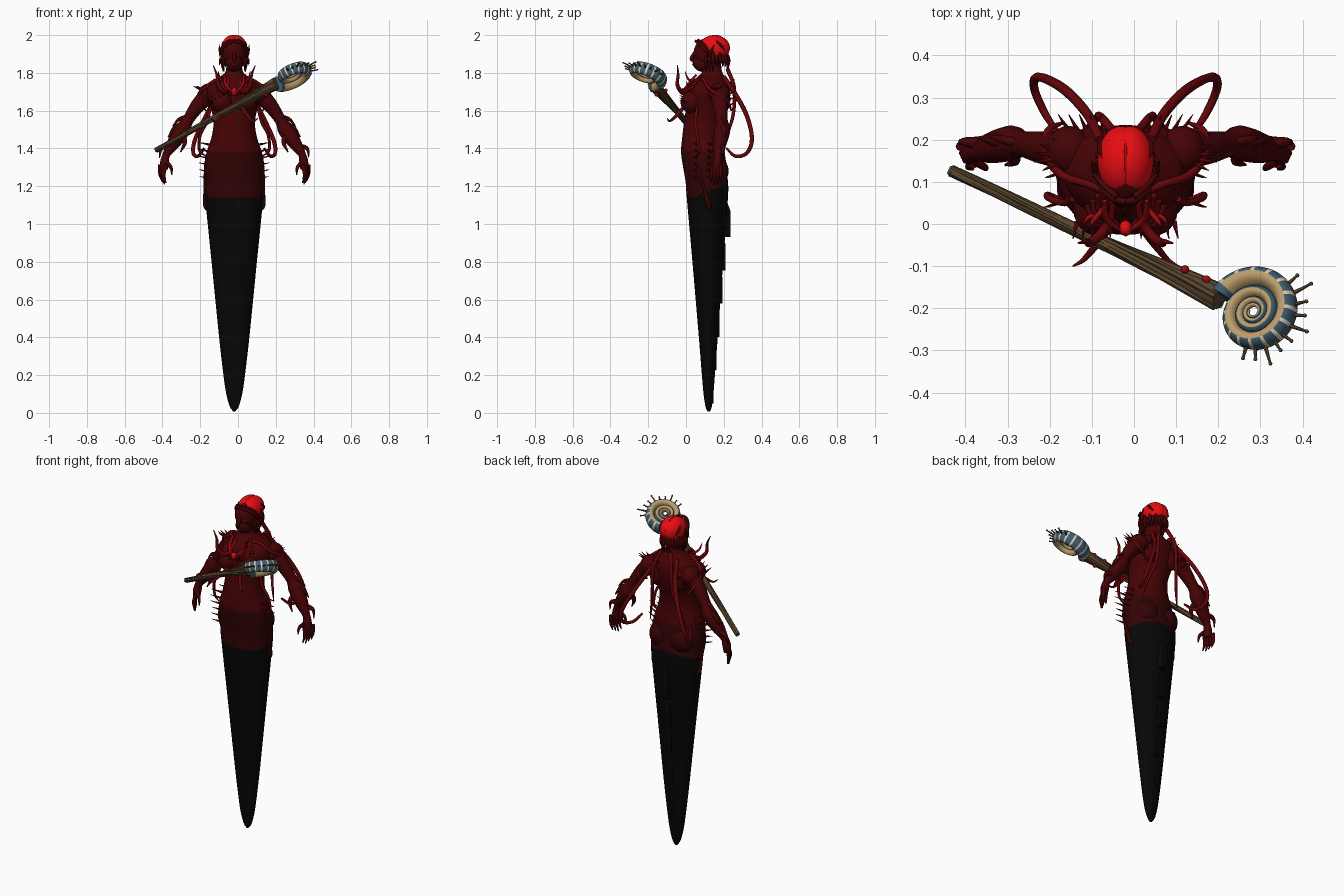
import bpy, bmesh, math, random
from mathutils import Vector, Matrix

random.seed(4)
if "Cube" in bpy.data.objects:
    bpy.data.objects.remove(bpy.data.objects["Cube"])
CX = -0.02  # symmetry plane of the figure


def material(name, *rgb):
    m = bpy.data.materials.new(name)
    m.use_nodes = True
    m.diffuse_color = (*rgb, 1)
    bsdf = m.node_tree.nodes["Principled BSDF"]
    bsdf.inputs["Base Color"].default_value = (*rgb, 1)
    bsdf.inputs["Roughness"].default_value = 0.8
    return m


skin = material("dark red skin", 0.06, 0.0008, 0.0015)
belly = material("deep maroon", 0.033, 0.0008, 0.0012)
limb = material("tentacle red", 0.13, 0.0015, 0.003)
crimson = material("crimson", 0.33, 0.003, 0.005)
bright = material("bright red", 0.85, 0.004, 0.006)
black = material("tail black", 0.002, 0.002, 0.002)
wood = material("brown wood", 0.1, 0.06, 0.027)
blue = material("slate blue", 0.05, 0.11, 0.16)
cream = material("cream", 0.72, 0.63, 0.47)
tan = material("tan shell", 0.5, 0.34, 0.15)


def finish(name, bm, mats, angle=50):
    bmesh.ops.recalc_face_normals(bm, faces=bm.faces)
    me = bpy.data.meshes.new(name)
    bm.to_mesh(me)
    bm.free()
    for m in mats:
        me.materials.append(m)
    ob = bpy.data.objects.new(name, me)
    bpy.context.collection.objects.link(ob)
    bpy.ops.object.select_all(action='DESELECT')
    ob.select_set(True)
    bpy.context.view_layer.objects.active = ob
    bpy.ops.object.shade_smooth_by_angle(angle=math.radians(angle))
    return ob


def smooth_path(pts, steps):
    """Catmull-Rom resampling of any-dimensional points."""
    p = [Vector(q) for q in pts]
    p = [2 * p[0] - p[1]] + p + [2 * p[-1] - p[-2]]
    out = []
    for a, b, c, d in zip(p, p[1:], p[2:], p[3:]):
        for i in range(steps):
            t = i / steps
            out.append(0.5 * (2 * b + (c - a) * t + (2 * a - 5 * b + 4 * c - d) * t * t
                              + (3 * b - a - 3 * c + d) * t ** 3))
    return out + [p[-2]]


def bridge(bm, rings):
    rings = [[bm.verts.new(v) for v in r] for r in rings]
    n = len(rings[0])
    faces = [[bm.faces.new((a[i], a[(i + 1) % n], b[(i + 1) % n], b[i])) for i in range(n)]
             for a, b in zip(rings, rings[1:])]
    bm.faces.new(rings[0])
    bm.faces.new(rings[-1])
    return faces


def tubes(name, paths, mat, sides=8, steps=5):
    """Tapered tubes through (x, y, z, radius) points."""
    bm = bmesh.new()
    for path in paths:
        pts = smooth_path(path, steps if len(path) > 2 else 1)
        pos = [Vector(p[:3]) for p in pts]
        rings, side, last = [], None, None
        for i, p in enumerate(pos):
            d = (pos[min(i + 1, len(pos) - 1)] - pos[max(i - 1, 0)]).normalized()
            side = d.orthogonal().normalized() if last is None else last.rotation_difference(d) @ side
            last, up = d, d.cross(side)
            r = max(pts[i][3], 0.0008)
            rings.append([p + r * (side * math.cos(a) + up * math.sin(a))
                          for a in (k * math.tau / sides for k in range(sides))])
        bridge(bm, rings)
    return finish(name, bm, [mat])


def both(paths):
    """Copy half-body paths to both sides of the symmetry plane."""
    return [[(CX + s * x, y, z, r) for x, y, z, r in p] for p in paths for s in (-1, 1)]


def blobs(name, items, mat, seg=24):
    """Ellipsoids from (centre, radii)."""
    bm = bmesh.new()
    for c, r in items:
        mx = Matrix.Translation(c) @ Matrix.Diagonal((*r, 1))
        bmesh.ops.create_uvsphere(bm, u_segments=seg, v_segments=seg // 2, radius=1, matrix=mx)
    return finish(name, bm, [mat])


def pair(x, y, z, *r):
    return [((CX + s * x, y, z), r) for s in (-1, 1)]


# Body and tail: one loft of (height, half width, front, back)
profile = [(.008, .006, .113, .128), (.035, .024, .103, .137), (.1, .042, .093, .145), (.2, .057, .084, .153),
           (.4, .08, .068, .168), (.8, .12, .034, .197), (1.14, .154, .004, .222), (1.22, .158, -.002, .222),
           (1.3, .16, -.015, .215), (1.38, .146, -.026, .205), (1.46, .12, -.02, .195),
           (1.54, .11, -.01, .2), (1.62, .125, 0, .225), (1.69, .145, .005, .235),
           (1.74, .13, .03, .23), (1.78, .07, .07, .205), (1.81, .045, .085, .19), (1.86, .042, .085, .185)]
bm = bmesh.new()
rings = []
for z, w, f, b in smooth_path(profile, 10):
    angles = [k * math.tau / 40 for k in range(40)]
    rings.append([(CX + w * math.cos(a), (f + b) / 2 + (b - f) / 2 * math.sin(a), z) for a in angles])
for row in bridge(bm, rings):
    for face in row:
        c = face.calc_center_median()
        face.material_index = 2 if c.z < 1.135 + 0.4 * max(0, c.y - .03) else 1 if c.z < 1.38 else 0
finish("body_and_tail", bm, [skin, belly, black])

# Overlapping ridge steps down the back of the tail, each sloping into the surface
bm = bmesh.new()
for i in range(6):
    z0 = .93 - .176 * i
    y = .235 - .016 * i - (.01 if i else 0)
    w = .03 - .003 * i
    base = [(CX - w, y - .04, z0), (CX + w, y - .04, z0), (CX + w / 2, y, z0), (CX - w / 2, y, z0)]
    mid = [(p[0], p[1], z0 + .14) for p in base]
    top = [(CX + (p[0] - CX) * .6, y - .04, z0 + .22 + .01 * k) for k, p in enumerate(base)]
    bridge(bm, [base, mid, top])
finish("tail_ridge", bm, [black], 30)

# Torso forms
blobs("bust", pair(.064, .035, 1.645, .06, .064, .06), skin)
blobs("buttocks", pair(.066, .14, 1.28, .082, .086, .085), belly)
blobs("shoulder_caps", pair(.135, .175, 1.69, .054, .058, .054), skin)
blobs("shoulder_blades", pair(.07, .2, 1.66, .05, .035, .07), skin)

# Arms, hands and fingers
tubes("arms", both([[(.12, .175, 1.7, .05), (.19, .18, 1.63, .04), (.245, .19, 1.55, .031),
                     (.272, .192, 1.5, .042), (.32, .18, 1.43, .036), (.358, .17, 1.37, .021),
                     (.368, .166, 1.33, .024), (.37, .162, 1.29, .02)]]), skin, 14)
fingers = [[(.362 + .01 * k, .142 + .014 * k, 1.315, .011), (.372 + .007 * k, .136 + .016 * k, 1.265, .009),
            (.362 + .007 * k, .13 + .017 * k, 1.21 + .008 * abs(k - 1), .003)] for k in range(4)]
fingers.append([(.36, .15, 1.33, .01), (.335, .135, 1.3, .009), (.33, .13, 1.26, .003)])
tubes("fingers", both(fingers), skin)
tubes("forearm_fins", both([[(.27, .19, 1.52, .02), (.31, .2, 1.51, .016), (.35, .205, 1.46, .003)],
                            [(.275, .17, 1.47, .018), (.262, .15, 1.43, .012), (.285, .14, 1.38, .003)],
                            [(.24, .19, 1.57, .012), (.29, .2, 1.555, .01), (.325, .21, 1.52, .002)],
                            [(.34, .19, 1.41, .018), (.385, .195, 1.4, .01), (.395, .19, 1.35, .002)]]), skin)

# Long tentacles: back loops, shoulder wraps, chest horns, hip curls
tubes("back_tentacles", both([[(.06, .2, 1.78, .012), (.09, .26, 1.69, .012), (.14, .315, 1.59, .012),
                               (.19, .345, 1.49, .011), (.215, .345, 1.42, .011), (.215, .315, 1.37, .01),
                               (.19, .26, 1.36, .009), (.16, .215, 1.4, .006)],
                              [(.03, .22, 1.82, .011), (.06, .255, 1.72, .01), (.07, .25, 1.58, .009),
                               (.1, .215, 1.46, .007), (.12, .2, 1.37, .002)]]), limb)
tubes("shoulder_tentacles", both([[(.035, .07, 1.76, .009), (.09, .095, 1.765, .009), (.15, .115, 1.725, .01),
                                   (.185, .16, 1.69, .01), (.185, .22, 1.65, .009), (.15, .24, 1.6, .004)],
                                  [(.125, .06, 1.62, .008), (.145, .05, 1.54, .008), (.18, .06, 1.47, .008),
                                   (.185, .07, 1.39, .007), (.15, .06, 1.36, .003)]]), limb)
tubes("chest_horns", both([[(.03, .03, 1.71, .013), (.055, -.02, 1.7, .012), (.085, -.045, 1.735, .01),
                            (.092, -.042, 1.79, .007), (.112, -.045, 1.84, .002)],
                           [(.04, -.01, 1.62, .01), (.07, -.05, 1.575, .009), (.1, -.085, 1.545, .006),
                            (.125, -.1, 1.56, .002)]]), limb)
tubes("hip_curls", both([[(.135, .06, 1.36, .008), (.152, .07, 1.27, .009), (.153, .1, 1.18, .01),
                          (.152, .12, 1.1, .013), (.14, .13, 1.07, .006)]]), belly)

# Red collar on throat and chest
collar = [[(.055 + .012 * k, .08 - .012 * k, 1.79 - .02 * k, .007), (.05 + .008 * k, .03 - .009 * k, 1.735 - .01 * k, .008),
           (.004 + .012 * k, -.012, 1.69 - .012 * k, .003)] for k in range(4)]
tubes("collar_strands", both(collar), limb)
tubes("collar_red", both([[(.05, .055, 1.79, .005), (.045, .012, 1.74, .008), (.004, -.02, 1.69, .004)],
                          [(.05, .04, 1.75, .006), (.075, .01, 1.77, .006), (.085, -.005, 1.81, .001)],
                          [(.03, .05, 1.77, .006), (.035, .015, 1.725, .007), (.05, -.015, 1.69, .002)],
                          [(.06, .03, 1.73, .006), (.088, .015, 1.73, .005), (.1, .0, 1.755, .001)]]), crimson)
blobs("throat_jewel", [((CX, -.01, 1.7), (.016, .02, .022))], bright, 8)

# Spikes on hips, shoulders, chest and back
spikes = []
for i in range(6):
    z = 1.24 + .036 * i
    for y in (.06, .13):
        spikes.append([(.13, y, z, .007), (.182 + .012 * random.random(), y - .02, z + .012, .001)])
for i in range(5):
    a = .5 + .45 * i
    d = Vector((math.sin(a), .55 * math.cos(a), .45))
    b = Vector((.13, .16, 1.69))
    spikes.append([(*(b + d * .04), .008), (*(b + d * .09), .001)])
for i in range(5):
    spikes.append([(.05 + .02 * i, .215, 1.74 - .03 * i, .007), (.06 + .025 * i, .26, 1.765 - .03 * i, .001)])
    spikes.append([(.035 + .02 * i, .005, 1.69 - .012 * i, .007), (.037 + .022 * i, -.035, 1.705 - .012 * i, .001)])
tubes("spikes", both(spikes), limb, 6)

# Head: skull, jaw, nose, lips, eyes and fin ears
blobs("head", [((CX, .125, 1.905), (.064, .085, .083)), ((CX, .092, 1.855), (.046, .057, .05))], skin)
tubes("nose", [[(CX, .048, 1.915, .006), (CX, .03, 1.875, .011), (CX, .045, 1.865, .006)]], skin)
blobs("lips", [((CX, .041, 1.843), (.017, .008, .007))], limb, 12)
blobs("eyes", pair(.026, .053, 1.9, .011, .006, .005), bright, 12)
tubes("ear_fins", both([[(.055, .12, 1.89, .014), (.073, .13, 1.91, .009), (.08, .15, 1.95, .001)],
                        [(.055, .12, 1.875, .012), (.073, .125, 1.87, .008), (.078, .14, 1.84, .001)]]), skin)

# Bright crown with a narrow parting, a dark brow rim and short dark strands
blobs("crown", pair(.01, .15, 1.932, .057, .083, .068), bright, 32)
tubes("crown_parting", [[(CX, .08, 1.964, .004), (CX, .11, 1.987, .004), (CX, .15, 1.9965, .004),
                         (CX, .19, 1.987, .004), (CX, .228, 1.945, .004)]], crimson)
rim = [[(.0, .052, 1.968, .008), (.03, .062, 1.96, .009), (.056, .09, 1.935, .009), (.066, .125, 1.895, .008)],
       [(.02, .064, 1.975, .007), (.05, .09, 1.955, .007), (.072, .115, 1.92, .006), (.078, .11, 1.88, .001)]]
tubes("brow_rim", both(rim), skin)
strands = []
for i in range(9):
    a = -.5 + .24 * i
    x, y = math.cos(a), math.sin(a)
    top = 1.9 + .015 * math.cos(3 * i)
    strands.append([(.058 * x, .145 + .07 * y, top, .008), (.066 * x, .145 + .083 * y, 1.865, .008),
                    (.06 * x, .145 + .076 * y, 1.8 + .04 * random.random(), .002)])
tubes("hanging_strands", both(strands), skin)
tubes("crown_streaks", both([[(.05, .15, 1.975, .003), (.06, .18, 1.95, .008), (.055, .205, 1.92, .003)]]), skin)

# Staff: shaft with grain strands and a gnarled head
start, end = Vector((-.435, .127, 1.39)), Vector((.205, -.175, 1.745))
axis = (end - start).normalized()
u = axis.orthogonal().normalized()
v = axis.cross(u)
tubes("staff_shaft", [[(*start, .013), (*start.lerp(end, .4), .014), (*start.lerp(end, .8), .019),
                       (*start.lerp(end, .92), .026), (*end, .03)]], wood, 10)
grain = []
for k in range(5):
    path = []
    for i in range(9):
        t = i / 8
        a = k * math.tau / 5 + 2 * t
        r = .011 + .003 * t + .012 * max(0, t - .6) / .4
        path.append((*(start.lerp(end, t) + r * (u * math.cos(a) + v * math.sin(a))), .004 + .005 * t * t))
    grain.append(path)
tubes("staff_grain", grain, wood, 6)
blobs("staff_beads", [(start.lerp(end, .86 + .04 * i) + u * .025 * (-1) ** i - v * .012, (.011,) * 3)
                      for i in range(4)], crimson, 10)

# Spiral shell on the staff head
place = Matrix.Translation((.288, -.213, 1.792)) @ \
    Vector((0, 0, 1)).rotation_difference(Vector((-.4, .4, 1))).to_matrix().to_4x4()
turn, sides, R0, decay = 64, 24, .1, .58
rings = []
for i in range(int(turn * 4)):
    a = math.radians(150) - i * math.tau / turn
    R = R0 * decay ** (i / turn)
    t = R * .285
    ring = []
    for k in range(sides):
        p = k * math.tau / sides
        rad = R + t * math.cos(p)
        ring.append(place @ Vector((rad * math.cos(a), rad * math.sin(a),
                                    1.55 * t * math.sin(p) + .22 * (R0 - R) - .005)))
    rings.append(ring)
bm = bmesh.new()
for i, row in enumerate(bridge(bm, rings)):
    for k, face in enumerate(row):
        p = (k + .5) * math.tau / sides
        if math.cos(p) > (.3 if p < math.pi else -.1) or i < 2:
            face.material_index = 1 if i % 4 == 2 and i < turn else 0
        else:
            face.material_index = 2
finish("spiral_shell", bm, [blue, cream, tan])
horns, knobs = [], []
for i in range(10):
    deg = 42 - 16 * i
    a = math.radians(deg)
    d = Vector((math.cos(a), math.sin(a), 0))
    R = R0 * 1.285 * decay ** ((150 - deg) / 360)
    tip = place @ (d * (R + .026 + .02 * (i % 3 == 1)))
    horns.append([(*(place @ (d * (R - .012))), .006), (*tip, .003)])
    knobs.append((tip, (.005,) * 3))
tubes("shell_spikes", horns, wood, 6)
blobs("shell_spike_tips", knobs, wood, 8)
